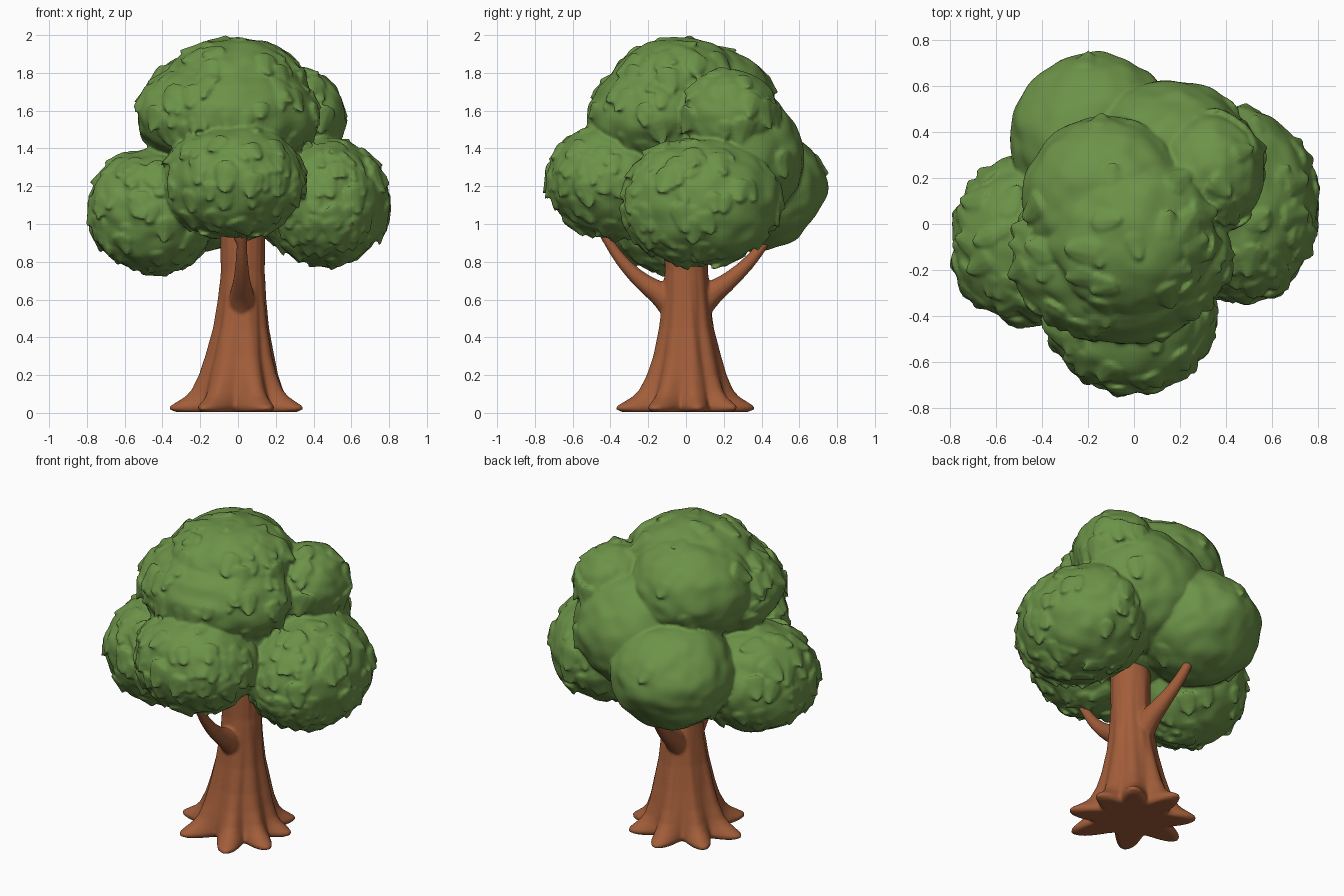
import bpy, bmesh, math, random
from mathutils import Vector, Matrix, noise

if "Cube" in bpy.data.objects:
    bpy.data.objects.remove(bpy.data.objects["Cube"])

random.seed(7)

def material(name, rgb):
    m = bpy.data.materials.new(name)
    m.diffuse_color = (*rgb, 1)
    m.use_nodes = True
    m.node_tree.nodes["Principled BSDF"].inputs["Base Color"].default_value = m.diffuse_color
    return m

BARK = material("bark_brown", (0.36, 0.11, 0.042))
LEAF = material("leaf_green", (0.15, 0.29, 0.065))

def make_object(name, verts, faces, mat):
    me = bpy.data.meshes.new(name)
    me.from_pydata(verts, [], faces)
    me.materials.append(mat)
    me.update()
    ob = bpy.data.objects.new(name, me)
    bpy.context.collection.objects.link(ob)
    return ob

def select(obs):
    bpy.ops.object.select_all(action='DESELECT')
    for o in obs:
        o.select_set(True)
    bpy.context.view_layer.objects.active = obs[0]

def fuse(obs, name, voxel, smooth):
    """Join parts into one continuous sculpted skin."""
    select(obs)
    if len(obs) > 1:
        bpy.ops.object.join()
    ob = bpy.context.view_layer.objects.active
    ob.name = name
    m = ob.modifiers.new("fuse", 'REMESH')
    m.mode = 'VOXEL'
    m.voxel_size = voxel
    m.use_smooth_shade = True
    bpy.ops.object.modifier_apply(modifier=m.name)
    if smooth:
        m = ob.modifiers.new("soften", 'SMOOTH')
        m.factor = 0.5
        m.iterations = smooth
        bpy.ops.object.modifier_apply(modifier=m.name)
    bpy.ops.object.shade_smooth()
    return ob

# ---- trunk: stacked rings flaring into eight roots (z, valley radius, root radius)
PROFILE = [(0.004, .17, .33), (.018, .19, .365), (.035, .2, .365), (.06, .2, .325), (.085, .2, .285),
           (.12, .197, .252), (.2, .183, .215), (.3, .162, .185), (.45, .138, .15),
           (.6, .122, .13), (.75, .112, .115), (.95, .116, .118), (1.08, .10, .10)]
# root direction in degrees, reach
ROOTS = [(-122, .37), (-66, .405), (-28, .385), (12, .33), (50, .34), (95, .365), (143, .36), (186, .365)]
SEG = 128
rings = []
for (z0, a0, b0), (z1, a1, b1) in zip(PROFILE, PROFILE[1:]):
    for k in range(4):
        t = k / 4
        rings.append((z0 + (z1 - z0) * t, a0 + (a1 - a0) * t, b0 + (b1 - b0) * t))
rings.append(PROFILE[-1])
verts, faces = [], []
for z, valley, tip in rings:
    cx = 0.025 * min(1, z / 0.7)
    flare = max(0, 1 - z / .3)
    for s in range(SEG):
        deg = 360 * s / SEG
        grow = 0
        for ang, reach in ROOTS:
            d = (deg - ang + 180) % 360 - 180
            full = tip * (1 + (reach / .365 - 1) * flare)
            grow = max(grow, (full - valley) * math.exp(-(d / 16) ** 2))
        a = math.radians(deg)
        r = valley + grow + 0.006 * noise.noise(Vector((5 * math.cos(a), 5 * math.sin(a), z * 3)))
        verts.append((cx + r * math.cos(a), r * math.sin(a), z))
for i in range(len(rings) - 1):
    for s in range(SEG):
        n = (s + 1) % SEG
        faces.append((i * SEG + s, i * SEG + n, (i + 1) * SEG + n, (i + 1) * SEG + s))
faces.append(tuple(range(SEG))[::-1])
faces.append(tuple(range((len(rings) - 1) * SEG, len(rings) * SEG)))
trunk = make_object("trunk", verts, faces, BARK)

# ---- branches: tapered tubes along short paths of (x, y, z, radius)
def branch(name, pts):
    cu = bpy.data.curves.new(name, 'CURVE')
    cu.dimensions = '3D'
    cu.bevel_depth = 1
    cu.bevel_resolution = 4
    cu.use_fill_caps = True
    sp = cu.splines.new('NURBS')
    sp.points.add(len(pts) - 1)
    for p, (x, y, z, r) in zip(sp.points, pts):
        p.co = (x, y, z, 1)
        p.radius = r
    sp.use_endpoint_u = True
    sp.order_u = 3
    sp.resolution_u = 8
    cu.materials.append(BARK)
    ob = bpy.data.objects.new(name, cu)
    bpy.context.collection.objects.link(ob)
    select([ob])
    bpy.ops.object.convert(target='MESH')
    return bpy.context.view_layer.objects.active

limbs = [
    branch("front_branch", [(.02, -.02, .49, .075), (.02, -.10, .61, .072), (.02, -.23, .69, .046),
                            (.02, -.34, .80, .033), (.02, -.42, .92, .026), (.03, -.48, 1.02, .022)]),
    branch("front_fork", [(.02, -.39, .88, .022), (-.01, -.43, .94, .02), (-.05, -.46, 1.02, .018)]),
    branch("back_branch", [(.0, .02, .49, .075), (.0, .10, .61, .072), (-.02, .22, .69, .048),
                           (-.05, .34, .80, .034), (-.07, .43, .92, .027), (-.08, .48, 1.0, .022)]),
]
fuse([trunk] + limbs, "trunk", 0.009, 5)
for name, pts in (("right_twig", [(.44, -.2, .93, .012), (.53, -.28, .96, .009), (.61, -.30, 1.0, .005)]),
                  ("right_twig_fork", [(.49, -.25, .945, .008), (.5, -.29, .98, .006), (.5, -.31, 1.01, .004)])):
    branch(name, pts)

# ---- foliage clumps: name, centre, radii, number of leaf attempts
CLUMPS = [
    ("front_clump", (-.02, -.39, 1.23), (.37, .34, .305), 130),
    ("left_clump", (-.45, -.07, 1.07), (.345, .365, .325), 150),
    ("right_clump", (.46, .08, 1.12), (.335, .42, .34), 150),
    ("right_inner_clump", (.31, .1, 1.06), (.22, .3, .2), 30),
    ("back_clump", (-.17, .37, 1.19), (.37, .37, .325), 14),
    ("back_right_clump", (.15, .27, 1.36), (.38, .355, .36), 12),
    ("upper_front_clump", (-.06, -.13, 1.57), (.475, .38, .30), 140),
    ("upper_right_clump", (.33, .23, 1.58), (.24, .255, .24), 40),
    ("upper_back_clump", (-.12, .11, 1.64), (.36, .36, .30), 20),
    ("top_clump", (-.02, -.04, 1.73), (.37, .36, .255), 80),
    ("inner_clump", (0, 0, 1.3), (.36, .36, .34), 0),
]

def surface(c, r, d):
    """Point of a lumpy ellipsoid in direction d."""
    q = Vector(c) * 5 + d
    k = 1 + 0.05 * noise.noise(q * 1.7) + 0.035 * noise.noise(q * 4)
    return Vector(c) + Vector((d.x * r[0], d.y * r[1], d.z * r[2])) * k

def buried(p, own):
    return any(i != own and sum(((p[k] - c[k]) / r[k]) ** 2 for k in range(3)) < 1
               for i, (_, c, r, _) in enumerate(CLUMPS))

# leaf template: flattened oval, length along y (tip at -1), lifted at the tip
bm = bmesh.new()
bmesh.ops.create_uvsphere(bm, u_segments=8, v_segments=8, radius=1,
                          matrix=Matrix.Rotation(math.pi / 2, 4, 'X'))
LVERTS = [Vector((v.co.x * (0.75 + 0.3 * v.co.y), v.co.y,
                  v.co.z * 0.17 - 0.15 * v.co.x ** 2 + 0.22 * max(0, -v.co.y) ** 1.5)) for v in bm.verts]
LFACES = [tuple(v.index for v in f.verts) for f in bm.faces]
bm.free()

parts = []
for idx, (name, c, r, count) in enumerate(CLUMPS):
    bm = bmesh.new()
    bmesh.ops.create_icosphere(bm, subdivisions=5, radius=1)
    verts = [surface(c, r, v.co.normalized()) for v in bm.verts]
    faces = [tuple(v.index for v in f.verts) for f in bm.faces]
    bm.free()
    for _ in range(count):
        d = Vector((random.gauss(0, 1), random.gauss(0, 1), random.gauss(0, 1))).normalized()
        if d.z > 0.75 and random.random() < 0.6:
            continue
        if d.y > 0.45 and random.random() < 0.6:   # the back is smoother
            continue
        p = surface(c, r, d)
        if buried(p, idx):
            continue
        n = Vector((d.x / r[0], d.y / r[1], d.z / r[2])).normalized()
        down = Vector((random.uniform(-.5, .5), random.uniform(-.5, .5), -1))
        yax = -(down - n * down.dot(n)).normalized()
        xax = yax.cross(n)
        size = random.uniform(.05, .085)
        base = len(verts)
        verts += [p + n * 0.002 + (xax * v.x + yax * v.y + n * v.z) * size for v in LVERTS]
        faces += [tuple(i + base for i in f) for f in LFACES]
    parts.append(make_object(name, verts, faces, LEAF))
fuse(parts, "foliage", 0.0105, 1)
